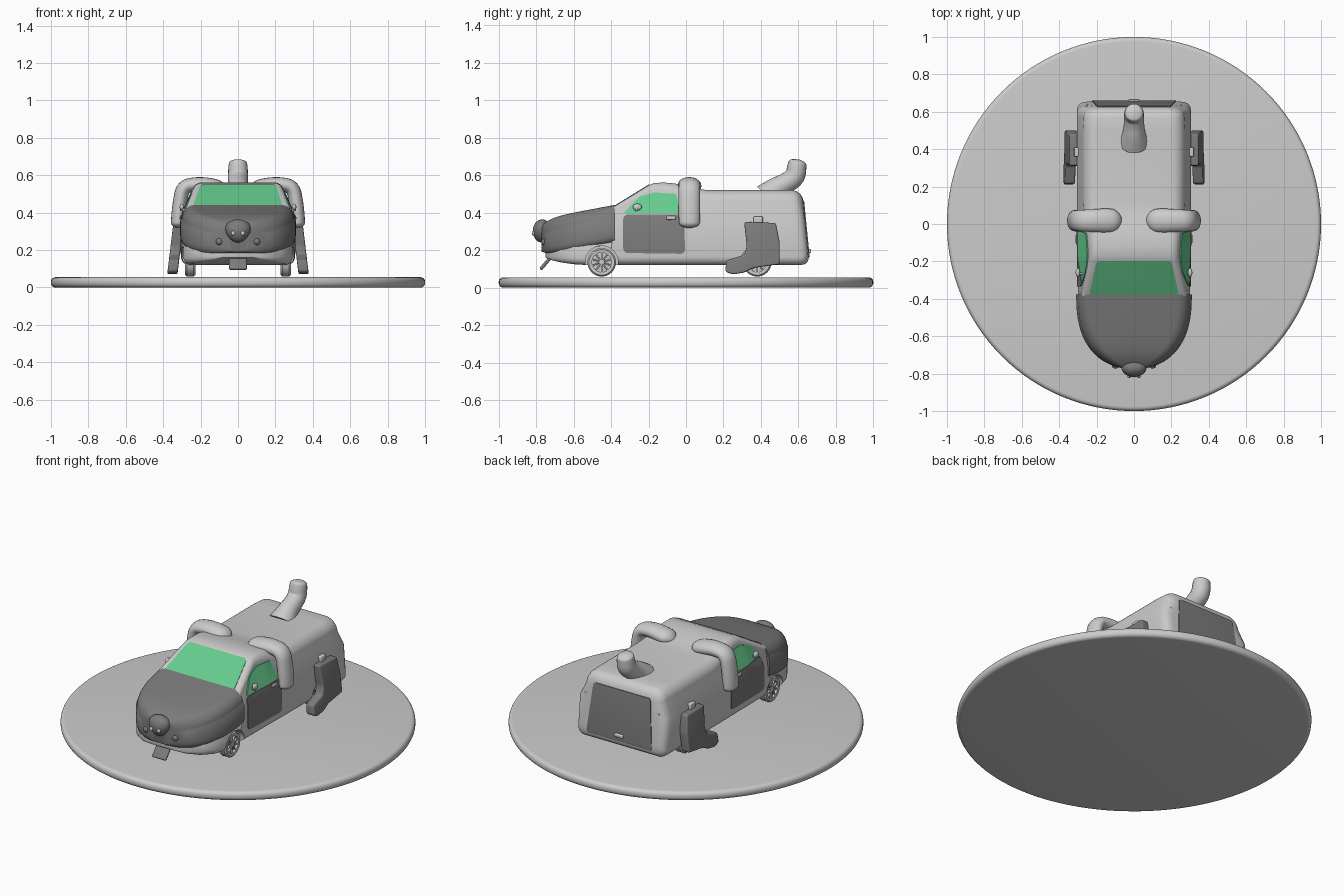
import bpy, bmesh, math
from mathutils import Matrix, Vector

if "Cube" in bpy.data.objects:
    bpy.data.objects.remove(bpy.data.objects["Cube"])


def material(name, c):
    m = bpy.data.materials.new(name)
    m.diffuse_color = (*c, 1)
    m.use_nodes = True
    m.node_tree.nodes["Principled BSDF"].inputs["Base Color"].default_value = m.diffuse_color
    return m


GREEN = material("green_glass", (0.13, 0.6, 0.27))
DARK = material("dark_grey", (0.2, 0.2, 0.2))


def make(name, bm, mat=None):
    bmesh.ops.recalc_face_normals(bm, faces=bm.faces)
    me = bpy.data.meshes.new(name)
    bm.to_mesh(me)
    bm.free()
    ob = bpy.data.objects.new(name, me)
    bpy.context.collection.objects.link(ob)
    if mat:
        me.materials.append(mat)
    return ob


def finish(ob, angle=35):
    # apply modifiers, then smooth shading with sharp edges kept
    bpy.ops.object.select_all(action='DESELECT')
    ob.select_set(True)
    bpy.context.view_layer.objects.active = ob
    bpy.ops.object.convert(target='MESH')
    bpy.ops.object.shade_smooth_by_angle(angle=math.radians(angle))
    return ob


def boolean(ob, other, op):
    m = ob.modifiers.new("cut", 'BOOLEAN')
    m.operation, m.object, m.solver = op, other, 'EXACT'


def bevel(ob, w, seg=3):
    m = ob.modifiers.new("round", 'BEVEL')
    m.width, m.segments, m.limit_method = w, seg, 'ANGLE'


def loft(name, sections, d=0, mat=None):
    # section: y, bottom z, top z, lower half width, top half width, top radius, lean
    bm = bmesh.new()
    rings = []
    for y, z0, z1, wb, wt, r, lean in sections:
        wb, wt, z1 = wb + d, wt + d, z1 + d
        y += d if y > 0.6 else 0
        h = z1 - z0
        rb, rt = min(.045, .45 * wb, .3 * h), min(r, .45 * wt, .45 * h)
        arc = [i * math.pi / 16 for i in range(9)]
        half = [(wb - rb + rb * math.sin(a), z0 + rb - rb * math.cos(a)) for a in arc]
        half.append((wb, z0 + .6 * h))
        half += [(wt - rt + rt * math.cos(a), z1 - rt + rt * math.sin(a)) for a in arc]
        pts = half + [(-x, z) for x, z in reversed(half)]
        rings.append([bm.verts.new((x, y + lean * (z - z0), z)) for x, z in pts])
    for a, b in zip(rings, rings[1:]):
        for i in range(len(a)):
            j = (i + 1) % len(a)
            bm.faces.new((a[i], a[j], b[j], b[i]))
    bm.faces.new(rings[0])
    bm.faces.new(rings[-1])
    return make(name, bm, mat)


def prism(name, pts, axis, lo, hi, r=0, mat=None):
    # outline with rounded corners, extruded along one axis
    bm = bmesh.new()
    f = bm.faces.new([bm.verts.new(p[:axis] + (lo,) + p[axis:]) for p in pts])
    if r:
        bmesh.ops.bevel(bm, geom=f.verts[:], offset=r, segments=5, profile=.5, affect='VERTICES')
    g = bmesh.ops.extrude_face_region(bm, geom=bm.faces[:])
    v = Vector((0, 0, 0))
    v[axis] = hi - lo
    bmesh.ops.translate(bm, vec=v, verts=[e for e in g['geom'] if isinstance(e, bmesh.types.BMVert)])
    return make(name, bm, mat)


def ball(name, loc, size, mat=None, taper=0):
    bm = bmesh.new()
    bmesh.ops.create_uvsphere(bm, u_segments=32, v_segments=20, radius=1)
    for v in bm.verts:
        v.co.x *= 1 + taper * v.co.z
        v.co = Vector(loc) + Vector(a * b for a, b in zip(v.co, size))
    return finish(make(name, bm, mat))


def box(name, loc, size, mat=None, r=.006, rot=0):
    bm = bmesh.new()
    bmesh.ops.create_cube(bm, size=1, matrix=Matrix.Translation(loc) @ Matrix.Rotation(rot, 4, 'X')
                          @ Matrix.Diagonal((*size, 1)))
    ob = make(name, bm, mat)
    bevel(ob, r)
    return finish(ob)


def lathe(name, profile, loc, seg=40):
    # closed (radius, x) profile spun about the x axis
    bm = bmesh.new()
    vs = [bm.verts.new((x, 0, r)) for r, x in profile]
    es = [bm.edges.new((vs[i - 1], vs[i])) for i in range(len(vs))]
    bmesh.ops.spin(bm, geom=vs + es, axis=(1, 0, 0), cent=(0, 0, 0), steps=seg, angle=math.tau)
    bmesh.ops.remove_doubles(bm, verts=bm.verts, dist=1e-5)
    bmesh.ops.translate(bm, verts=bm.verts, vec=loc)
    return finish(make(name, bm))


def cylinder(name, r, depth, loc, axis='X', seg=40):
    bm = bmesh.new()
    m = Matrix.Translation(loc) @ (Matrix.Rotation(math.pi / 2, 4, 'Y') if axis == 'X' else Matrix())
    bmesh.ops.create_cone(bm, cap_ends=True, segments=seg, radius1=r, radius2=r, depth=depth, matrix=m)
    return make(name, bm)


def tube(name, pts, depth, loc=(0, 0, 0), scale=(1, 1, 1)):
    # soft limb along a smooth path: x, y, z, radius factor
    cu = bpy.data.curves.new(name, 'CURVE')
    cu.dimensions, cu.bevel_depth, cu.bevel_resolution, cu.use_fill_caps = '3D', depth, 8, True
    s = cu.splines.new('NURBS')
    s.points.add(len(pts) - 1)
    for p, (x, y, z, r) in zip(s.points, pts):
        p.co, p.radius = (x, y, z, 1), r
    s.order_u, s.use_endpoint_u, s.resolution_u = 3, True, 8
    ob = bpy.data.objects.new(name, cu)
    bpy.context.collection.objects.link(ob)
    ob.location, ob.scale = loc, scale
    return finish(ob, 60)


# round display base
base = cylinder("base_disc", 1, .055, (0, 0, .0275), 'Z', 128)
bevel(base, .024, 5)
finish(base)

# van body, rear to front, running on into the lower jaw
S = [(.656, .17, .46, .25, .20, .05, -.1), (.654, .15, .485, .275, .225, .06, -.1),
     (.645, .132, .502, .292, .25, .07, -.1), (.63, .123, .514, .302, .265, .075, -.1),
     (.60, .12, .52, .305, .27, .075, -.08), (.5, .12, .52, .305, .275, .075, 0),
     (.12, .12, .52, .305, .275, .075, 0), (.06, .12, .527, .305, .27, .075, 0),
     (0, .12, .543, .304, .262, .07, 0), (-.06, .12, .556, .303, .253, .06, 0),
     (-.12, .12, .561, .302, .245, .05, 0), (-.17, .12, .558, .302, .242, .045, 0),
     (-.20, .12, .546, .302, .245, .04, 0), (-.385, .12, .432, .30, .285, .03, 0),
     (-.40, .12, .26, .30, .295, .03, 0), (-.52, .12, .25, .295, .29, .03, 0),
     (-.60, .125, .24, .275, .27, .03, 0), (-.67, .135, .23, .23, .225, .03, 0),
     (-.72, .147, .21, .165, .16, .03, 0), (-.75, .16, .2, .09, .085, .02, 0)]
body = loft("van_body", S)
shell = loft("panel_shell", S, .004)
helpers = [shell]
for y in (-.45, .38):
    for s in (-1, 1):
        c = cylinder("wheel_arch_cutter", .088, .16, (s * .28, y, .135))
        boolean(body, c, 'DIFFERENCE')
        helpers.append(c)
finish(body)

# inset panels: each outline is trimmed to the body surface
panels = []
window = [(-.335, .395), (-.25, .485), (-.17, .508), (-.05, .50), (-.035, .395)]
door = [(-.335, .185), (-.335, .39), (-.01, .39), (-.005, .18)]
for s in (-1, 1):
    panels.append(prism("side_window", window, 0, s * .2, s * .36, .012, GREEN))
    panels.append(prism("side_door", door, 0, s * .25, s * .36, .025, DARK))
panels.append(prism("windscreen", [(-.24, -.385), (.24, -.385), (.2, -.197), (-.2, -.197)],
                    2, .38, .7, .02, GREEN))
panels.append(prism("rear_door", [(-.225, .16), (.225, .16), (.195, .465), (-.195, .465)],
                    1, .58, .75, .015, DARK))
for p in panels:
    boolean(p, shell, 'INTERSECT')
    finish(p)
for h in helpers:
    bpy.data.objects.remove(h)

# rounded bonnet shaped as a snout
H = []
for k in range(25):
    t = .994 * math.sin(k / 24 * math.pi / 2)
    w = .309 * (1 - t ** 2.5) ** .45
    H.append((-.378 - .397 * t, .235 - .07 * t + .03 * t ** 10, .442 - .075 * t - .04 * t ** 8,
              w, w * .97, .07, 0))
finish(loft("snout_bonnet", H, 0, DARK), 50)

# nose, nostrils, tongue, whisker buttons
ball("nose", (0, -.768, .302), (.066, .05, .062), DARK, .2)
for s in (-1, 1):
    ball("nostril", (s * .026, -.815, .29), (.011, .008, .012))
    ball("whisker_button", (s * .1, -.757, .245), (.018, .016, .018), DARK)
box("tongue", (0, -.745, .135), (.095, .018, .1), DARK, .008, math.radians(-40))

# floppy ears and rear legs
leg = [(.31, .35), (.48, .345), (.50, .24), (.50, .125), (.36, .105), (.31, .08),
       (.25, .07), (.21, .085), (.215, .145), (.31, .175), (.325, .22)]
for s in (-1, 1):
    tube("ear", [(s * x, 0, z, r) for x, z, r in
                 ((.07, .515, .3), (.09, .53, 1), (.15, .543, 1.1), (.22, .552, 1), (.295, .54, .95),
                  (.312, .45, .95), (.32, .37, .95), (.322, .325, .9), (.322, .318, .1))],
         .04, (0, .018, 0), (1, 1.5, 1))
    p = prism("rear_leg", leg, 0, s * .29, s * .345, .012, DARK)
    for v in p.data.vertices:
        v.co.x += s * (.35 - v.co.z) * .12
    bevel(p, .02, 4)
    finish(p)
    box("leg_bracket", (s * .305, .385, .36), (.03, .05, .04))
    box("door_handle", (s * .303, -.08, .372), (.018, .05, .02))
    # side mirror on a short stalk
    box("mirror_stalk", (s * .29, -.265, .415), (.04, .014, .014), None, .004)
    ball("side_mirror", (s * .3, -.26, .43), (.012, .024, .018))
    for z in (.25, .37):
        box("rear_lamp", (s * .25, .64 - .1 * (z - .12), z), (.016, .035, .04), None, .004)

# tail
tube("tail", [(0, .44, .485, 1.5), (0, .475, .525, 1.15), (0, .53, .555, 1), (0, .585, .59, 1),
              (0, .592, .65, .95), (0, .6, .678, .85), (0, .601, .684, .1)], .054)

# rear door handle
box("rear_handle", (0, .657, .195), (.06, .02, .022))

# spoked wheels
for y in (-.45, .38):
    ax = cylinder("axle", .012, .48, (0, y, .135))
    finish(ax)
    for s in (-1, 1):
        c = Vector((s * .255, y, .135))
        lathe("tyre", [(.052, -.026), (.068, -.028), (.076, -.018), (.076, .018), (.068, .028),
                       (.052, .026)], c)
        hub = cylinder("wheel_hub", .016, .046, c)
        bevel(hub, .004)
        finish(hub)
        finish(cylinder("wheel_disc", .054, .02, c))
        for k in range(10):
            a = k * math.tau / 10
            box("wheel_spoke", c + Vector((s * .014, .034 * -math.sin(a), .034 * math.cos(a))),
                (.016, .008, .042), None, .002, a)
